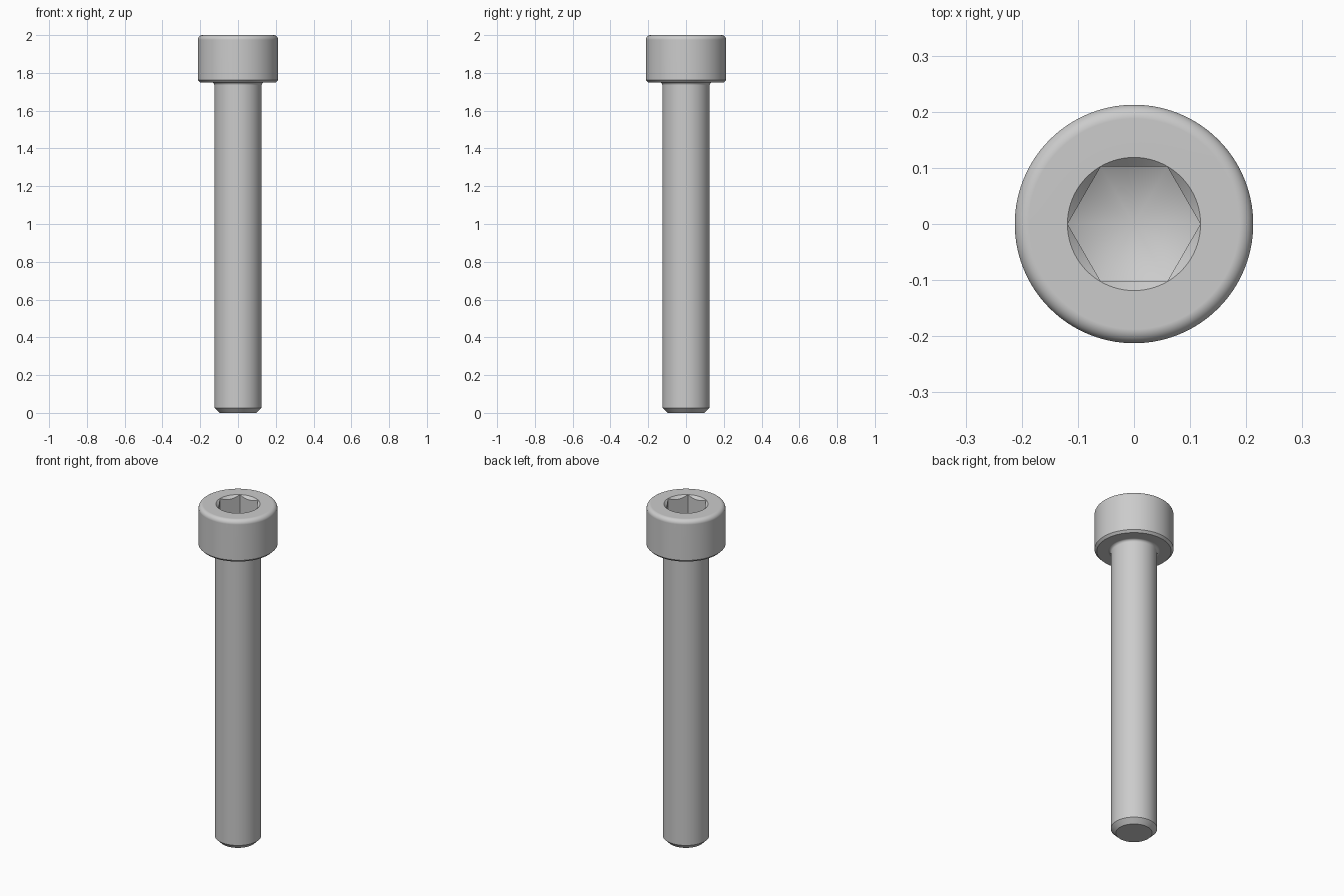
import bpy, bmesh
from math import sin, cos, tan, pi, radians

if "Cube" in bpy.data.objects:
    bpy.data.objects.remove(bpy.data.objects["Cube"], do_unlink=True)

SEGMENTS = 120
HEAD_R, SHAFT_R, TIP_R = 0.2125, 0.125, 0.098
HEAD_BASE, TOP = 1.75, 2.0
APOTHEM = 0.1025
CORNER = APOTHEM / cos(pi / 6)
SOCKET_DEPTH = 0.125

steel = bpy.data.materials.new("grey steel")
steel.use_nodes = True
grey = (0.6, 0.6, 0.6, 1)
steel.diffuse_color = grey
steel.node_tree.nodes["Principled BSDF"].inputs["Base Color"].default_value = grey


def arc(cr, cz, radius, start, end, steps=10):
    """Profile points along a circular fillet."""
    angles = [radians(start + (end - start) * i / steps) for i in range(steps + 1)]
    return [(cr + radius * cos(a), cz + radius * sin(a)) for a in angles]


def hex_radius(a):
    return APOTHEM / cos(a % (pi / 3) - pi / 6)


def socket_upper(a):
    """Countersink meeting the hexagonal walls."""
    r = hex_radius(a)
    return r, TOP - (CORNER - r)


def socket_lower(a):
    """Hexagonal walls meeting the conical floor."""
    r = hex_radius(a)
    return r, TOP - SOCKET_DEPTH - (CORNER - r) * tan(pi / 6)


# Outer profile: tip chamfer, shank, under-head fillet, head, rounded top edge
under, edge = 0.015, 0.025
profile = [(TIP_R, 0), (SHAFT_R, 0.027)]
profile += arc(SHAFT_R + under, HEAD_BASE - under, under, 180, 90)
profile += [(0.2, HEAD_BASE), (HEAD_R, HEAD_BASE + 0.0125)]
profile += arc(HEAD_R - edge, TOP - edge, edge, 0, 90)
profile += [(CORNER + 0.0003, TOP)]
rings = [lambda a, p=p: p for p in profile] + [socket_upper, socket_lower]

# Sweep the rings and bridge them
bm = bmesh.new()
loops = []
for ring in rings:
    loop = []
    for i in range(SEGMENTS):
        a = 2 * pi * i / SEGMENTS
        r, z = ring(a)
        loop.append(bm.verts.new((r * cos(a), r * sin(a), z)))
    loops.append(loop)
apex = bm.verts.new((0, 0, TOP - SOCKET_DEPTH - CORNER * tan(pi / 6)))
bm.faces.new(loops[0][::-1])
for i in range(SEGMENTS):
    j = (i + 1) % SEGMENTS
    for low, high in zip(loops, loops[1:]):
        bm.faces.new((low[i], low[j], high[j], high[i]))
    bm.faces.new((loops[-1][i], loops[-1][j], apex))
bmesh.ops.recalc_face_normals(bm, faces=bm.faces)

mesh = bpy.data.meshes.new("socket_head_screw")
bm.to_mesh(mesh)
bm.free()
mesh.materials.append(steel)
screw = bpy.data.objects.new("socket_head_screw", mesh)
bpy.context.collection.objects.link(screw)

# Smooth shading with crisp machined edges
bpy.ops.object.select_all(action="DESELECT")
screw.select_set(True)
bpy.context.view_layer.objects.active = screw
bpy.ops.object.shade_smooth_by_angle(angle=radians(28))
weighted = screw.modifiers.new("flat face normals", "WEIGHTED_NORMAL")
weighted.keep_sharp = True
